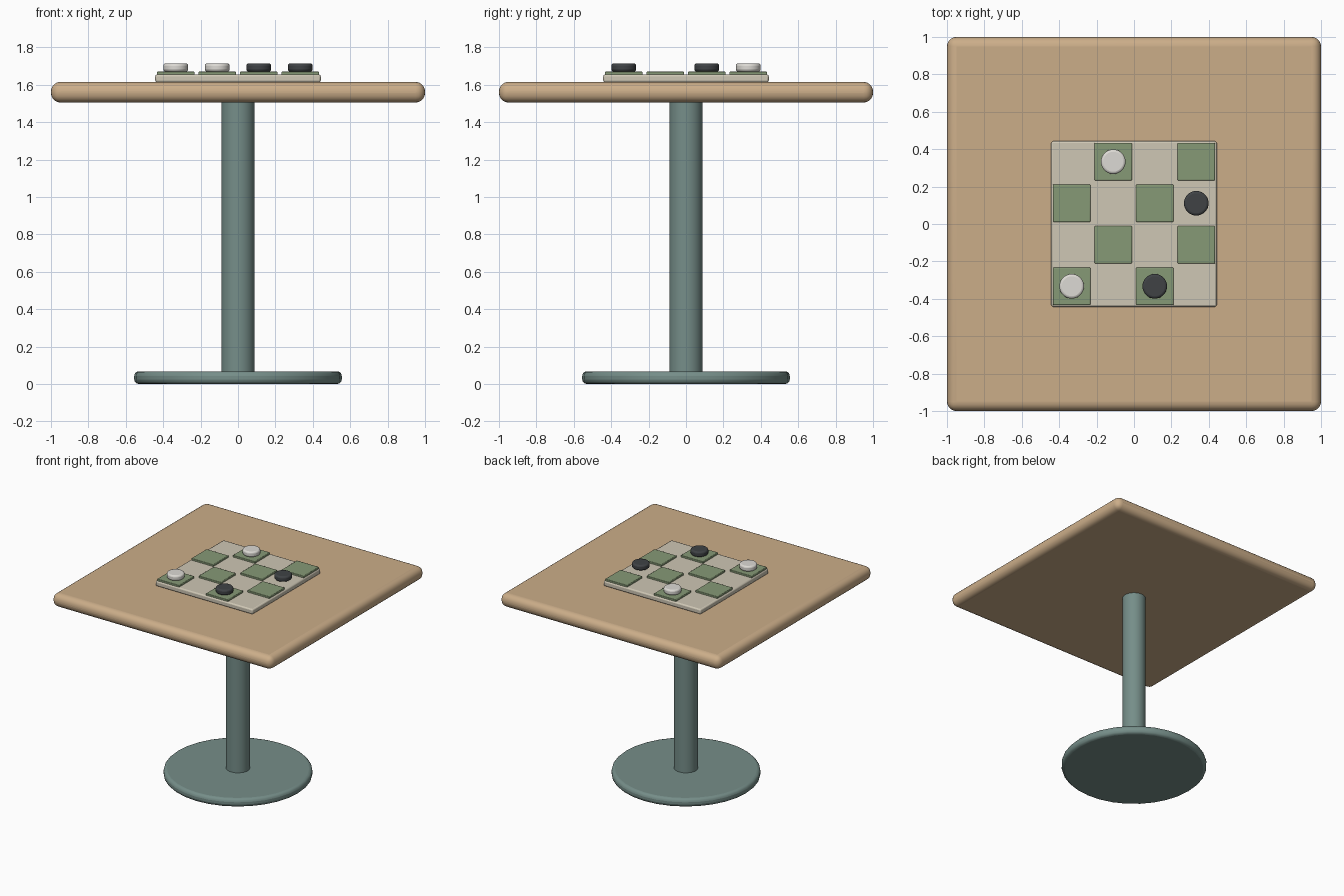
import bpy
from math import radians

if "Cube" in bpy.data.objects:
    bpy.data.objects.remove(bpy.data.objects["Cube"])


def material(name, rgb):
    m = bpy.data.materials.new(name)
    m.diffuse_color = (*rgb, 1)
    m.use_nodes = True
    m.node_tree.nodes["Principled BSDF"].inputs["Base Color"].default_value = m.diffuse_color
    return m


WOOD = material("wood", (0.60, 0.42, 0.25))
METAL = material("painted_metal", (0.18, 0.27, 0.25))
CREAM = material("cream", (0.62, 0.57, 0.46))
GREEN = material("green", (0.24, 0.32, 0.18))
LIGHT = material("light_piece", (0.72, 0.70, 0.66))
DARK = material("dark_piece", (0.05, 0.055, 0.06))


def finish(name, mat, bevel, segments):
    o = bpy.context.object
    o.name = name
    o.data.materials.append(mat)
    if bevel:
        b = o.modifiers.new("rounded_edges", 'BEVEL')
        b.width, b.segments = bevel, segments
        b.limit_method = 'ANGLE'
        b.angle_limit = radians(40)
    bpy.ops.object.shade_smooth_by_angle(angle=radians(35))
    return o


def box(name, x, y, z0, z1, size, mat, bevel=0.0, segments=2):
    bpy.ops.mesh.primitive_cube_add(size=1, location=(x, y, (z0 + z1) / 2))
    bpy.context.object.scale = (size, size, z1 - z0)
    bpy.ops.object.transform_apply(location=False, rotation=False, scale=True)
    return finish(name, mat, bevel, segments)


def disc(name, x, y, z0, z1, radius, mat, bevel=0.0, segments=3, sides=32):
    bpy.ops.mesh.primitive_cylinder_add(vertices=sides, radius=radius, depth=z1 - z0,
                                        location=(x, y, (z0 + z1) / 2))
    return finish(name, mat, bevel, segments)


# Pedestal table
disc("foot_plate", 0, 0, 0, 0.068, 0.555, METAL, 0.025)
disc("pedestal_post", 0, 0, 0.05, 1.52, 0.089, METAL)
box("table_top", 0, 0, 1.505, 1.615, 2.0, WOOD, 0.05, 5)

# Game board with raised green squares
box("board", 0, 0, 1.613, 1.655, 0.885, CREAM, 0.01)
PITCH = 0.222
for row in range(4):
    for col in range(4):
        if (row + col) % 2 == 0:
            box(f"green_square_{row}_{col}", (col - 1.5) * PITCH, (row - 1.5) * PITCH,
                1.645, 1.670, 0.2, GREEN, 0.004)

# Playing pieces: column, row, colour
for i, (col, row, mat) in enumerate([(1, 3, LIGHT), (0, 0, LIGHT), (3, 2, DARK), (2, 0, DARK)]):
    disc(f"piece_{i}", (col - 1.5) * PITCH, (row - 1.5) * PITCH, 1.670, 1.714,
         0.066, mat, 0.013)
